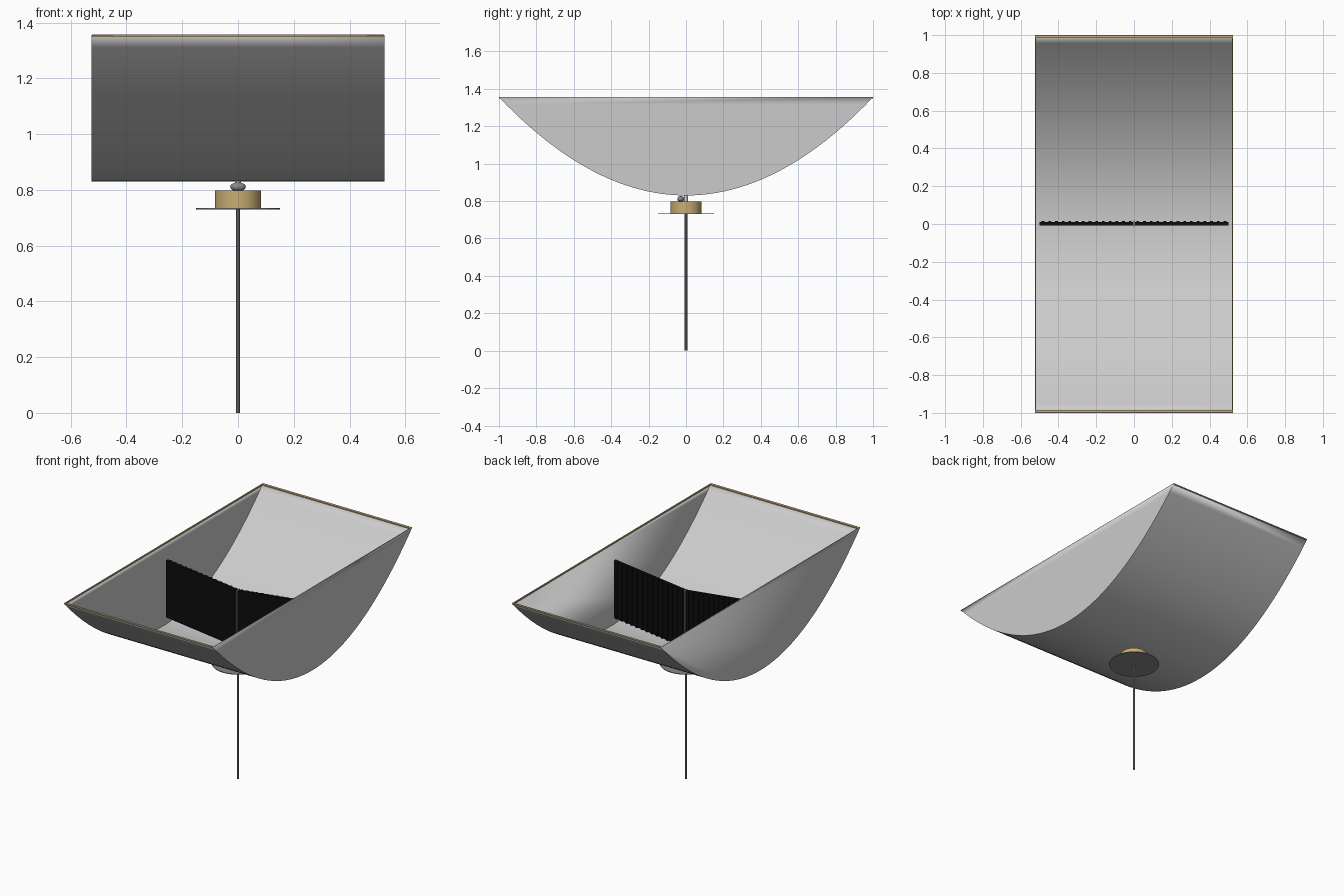
import bpy, bmesh, math
from mathutils import Matrix

if "Cube" in bpy.data.objects:
    bpy.data.objects.remove(bpy.data.objects["Cube"])

HALF_X, Z_LOW, Z_TOP = 0.525, 0.83, 1.355


def material(name, rgb):
    m = bpy.data.materials.new(name)
    m.diffuse_color = (*rgb, 1)
    m.use_nodes = True
    m.node_tree.nodes["Principled BSDF"].inputs["Base Color"].default_value = m.diffuse_color
    return m


BRASS = material("brass", (0.58, 0.42, 0.17))
BLACK = material("black", (0.004, 0.004, 0.004))
DARK = material("dark_metal", (0.12, 0.10, 0.10))
GREY = material("mid_grey", (0.25, 0.25, 0.25))


def make(name, bm, mat=None):
    bmesh.ops.recalc_face_normals(bm, faces=bm.faces)
    me = bpy.data.meshes.new(name)
    bm.to_mesh(me)
    bm.free()
    ob = bpy.data.objects.new(name, me)
    bpy.context.collection.objects.link(ob)
    if mat:
        me.materials.append(mat)
    return ob


def smooth(ob, angle=35):
    bpy.ops.object.select_all(action='DESELECT')
    ob.select_set(True)
    bpy.context.view_layer.objects.active = ob
    bpy.ops.object.shade_smooth_by_angle(angle=math.radians(angle))


def cylinder(name, r, z0, z1, mat=None, sides=32):
    bm = bmesh.new()
    bmesh.ops.create_cone(bm, cap_ends=True, segments=sides, radius1=r, radius2=r,
                          depth=z1 - z0, matrix=Matrix.Translation((0, 0, (z0 + z1) / 2)))
    ob = make(name, bm, mat)
    smooth(ob)
    return ob


def add_box(bm, x0, x1, y0, y1, z0, z1):
    m = Matrix.Translation(((x0 + x1) / 2, (y0 + y1) / 2, (z0 + z1) / 2))
    bmesh.ops.create_cube(bm, size=1, matrix=m @ Matrix.Diagonal((x1 - x0, y1 - y0, z1 - z0, 1)))


# Parabolic trough with flat end walls, open on top
bm = bmesh.new()
N = 48
ys = [-1 + 2 * i / N for i in range(N + 1)]
rows = [[bm.verts.new((x, y, Z_LOW + (Z_TOP - Z_LOW) * y * y)) for y in ys]
        for x in (-HALF_X, HALF_X)]
for i in range(N):
    bm.faces.new((rows[0][i], rows[0][i + 1], rows[1][i + 1], rows[1][i]))
for row in rows:
    bm.faces.new(row)
bmesh.ops.recalc_face_normals(bm, faces=bm.faces)
if sum(f.normal.z for f in bm.faces) > 0:
    bmesh.ops.reverse_faces(bm, faces=bm.faces)
me = bpy.data.meshes.new("trough")
bm.to_mesh(me)
bm.free()
trough = bpy.data.objects.new("trough", me)
bpy.context.collection.objects.link(trough)
mod = trough.modifiers.new("thickness", 'SOLIDIFY')
mod.thickness, mod.offset = 0.003, -1
smooth(trough)

# Thin brass trim along the inside of the rim
bm = bmesh.new()
for s in (-1, 1):
    x = sorted((s * (HALF_X - 0.001), s * (HALF_X - 0.006)))
    add_box(bm, *x, -0.99, 0.99, Z_TOP - 0.008, Z_TOP)
    y = sorted((s * 0.999, s * 0.985))
    add_box(bm, -HALF_X + 0.001, HALF_X - 0.001, *y, Z_TOP - 0.006, Z_TOP)
make("rim_trim", bm, BRASS)

# Black receiver: two panels rising from the middle to the ends, with ribs on the back
RISE, HEIGHT = 0.058, 0.362
bm = bmesh.new()
for s in (-1, 1):
    add_box(bm, *sorted((0, s * 0.5)), -0.008, 0.01, 0.836, 0.836 + HEIGHT)
    for i in range(14):
        c = s * (0.02 + i * 0.0355)
        add_box(bm, c - 0.007, c + 0.007, 0.005, 0.015, 0.834, 0.836 + HEIGHT)
for v in bm.verts:
    v.co.z += RISE * abs(v.co.x) / 0.5
make("receiver_panels", bm, BLACK)

# Slim post between the panels
bm = bmesh.new()
add_box(bm, -0.003, 0.003, -0.012, 0.018, 0.832, 1.2)
make("receiver_post", bm)

# Pole, disc, brass hub and neck
cylinder("pole", 0.007, 0, 0.735, DARK, 16)
cylinder("base_disc", 0.15, 0.73, 0.734, GREY, 48)
cylinder("hub", 0.083, 0.734, 0.797, BRASS, 48)
cylinder("neck", 0.01, 0.795, 0.832, None, 16)

# Small rounded knob in front of the neck
bm = bmesh.new()
bmesh.ops.create_uvsphere(bm, u_segments=24, v_segments=12, radius=1,
                          matrix=Matrix.Translation((0, -0.028, 0.811))
                          @ Matrix.Diagonal((0.028, 0.018, 0.016, 1)))
smooth(make("tilt_knob", bm, GREY), 60)
